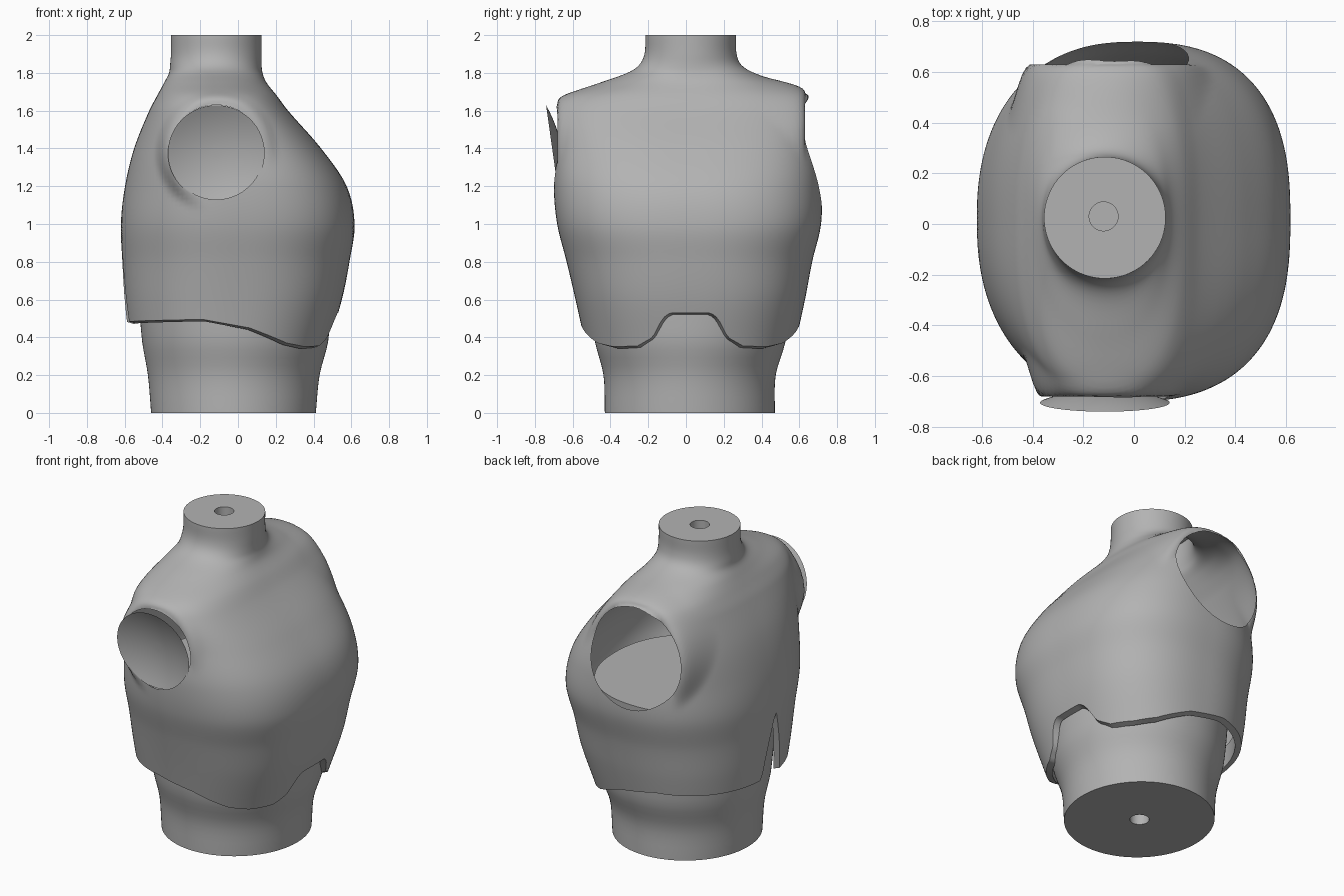
import bpy, bmesh, math
from mathutils import Matrix, Vector

if "Cube" in bpy.data.objects:
    bpy.data.objects.remove(bpy.data.objects["Cube"])

grey = bpy.data.materials.new("matte_grey")
grey.use_nodes = True
GREY = (0.45, 0.45, 0.45, 1)
grey.diffuse_color = GREY
grey.node_tree.nodes["Principled BSDF"].inputs["Base Color"].default_value = GREY

SIDES = 180
ANGLES = [2 * math.pi * i / SIDES for i in range(SIDES)]

# Cross-sections: height, x min, x max, y min, y max, squareness
VEST = [
    (0.35, -0.575, 0.475, -0.53, 0.575, 2.4),
    (0.60, -0.60, 0.55, -0.585, 0.63, 2.5),
    (0.80, -0.612, 0.59, -0.632, 0.668, 2.5),
    (1.00, -0.62, 0.617, -0.682, 0.715, 2.6),
    (1.20, -0.598, 0.575, -0.70, 0.715, 2.6),
    (1.40, -0.55, 0.44, -0.69, 0.69, 2.8),
    (1.60, -0.47, 0.265, -0.69, 0.67, 2.9),
    (1.68, -0.428, 0.205, -0.64, 0.65, 2.6),
    (1.75, -0.39, 0.15, -0.45, 0.50, 2.2),
    (1.80, -0.365, 0.13, -0.31, 0.36, 2.0),
    (1.84, -0.36, 0.125, -0.25, 0.295, 2.0),
    (1.90, -0.355, 0.125, -0.22, 0.268, 2.0),
    (2.00, -0.355, 0.125, -0.215, 0.265, 2.0),
]
WAIST = [
    (0.0, -0.46, 0.412, -0.43, 0.47, 2.0),
    (0.2, -0.477, 0.432, -0.437, 0.475, 2.0),
    (0.4, -0.51, 0.48, -0.485, 0.53, 2.1),
    (1.0, -0.55, 0.50, -0.52, 0.56, 2.2),
]
# Hem height by angle away from the chest
HEM = [(0, 0.53), (11, 0.53), (15, 0.50), (21, 0.40), (30, 0.355), (45, 0.35),
       (58, 0.37), (80, 0.45), (105, 0.495), (180, 0.48)]


def lerp_table(table, v):
    """Straight interpolation of a two-column table."""
    for (a, p), (b, q) in zip(table, table[1:]):
        if v <= b:
            return p + (q - p) * (v - a) / (b - a)
    return table[-1][1]


def section(table, z):
    """Smooth interpolation of the cross-section table at height z."""
    i = 0
    while i < len(table) - 2 and z > table[i + 1][0]:
        i += 1
    a, b = table[i], table[i + 1]
    prev, nxt = table[max(i - 1, 0)], table[min(i + 2, len(table) - 1)]
    h = b[0] - a[0]
    t = max(0, min(1, (z - a[0]) / h))
    out = []
    for k in range(1, len(a)):
        ma = (b[k] - prev[k]) / (b[0] - prev[0]) * h
        mb = (nxt[k] - a[k]) / (nxt[0] - a[0]) * h
        out.append((2*t**3 - 3*t*t + 1) * a[k] + (t**3 - 2*t*t + t) * ma
                   + (3*t*t - 2*t**3) * b[k] + (t**3 - t*t) * mb)
    return out


def outline(table, z, ang, inset=0):
    """Point on a section: squarer across the chest, rounder across the back."""
    x0, x1, y0, y1, n = section(table, z)
    c, s = math.cos(ang), math.sin(ang)
    if c < 0:
        n = 2 + (n - 2) * 0.55
    a, b = (x1 - x0) / 2 - inset, (y1 - y0) / 2 - inset
    r = (abs(c / a) ** n + abs(s / b) ** n) ** (-1 / n)
    return ((x0 + x1) / 2 + r * c, (y0 + y1) / 2 + r * s, z)


def circle(cx, cy, z, r):
    return [(cx + r * math.cos(a), cy + r * math.sin(a), z) for a in ANGLES]


def loft(rows, cap_first=False, cap_last=False):
    bm = bmesh.new()
    rings = [[bm.verts.new(p) for p in row] for row in rows]
    for lo, hi in zip(rings, rings[1:]):
        for i in range(SIDES):
            j = (i + 1) % SIDES
            bm.faces.new((lo[i], lo[j], hi[j], hi[i]))
    if cap_first:
        bm.faces.new(rings[0][::-1])
    if cap_last:
        bm.faces.new(rings[-1])
    return bm


def finish(bm, name):
    mesh = bpy.data.meshes.new(name)
    bm.to_mesh(mesh)
    bm.free()
    mesh.materials.append(grey)
    obj = bpy.data.objects.new(name, mesh)
    bpy.context.collection.objects.link(obj)
    bpy.ops.object.select_all(action="DESELECT")
    obj.select_set(True)
    bpy.context.view_layer.objects.active = obj
    bpy.ops.object.shade_smooth_by_angle(angle=math.radians(40))


def cut_armhole(bm, side, cx, cz, rx, rz, rim_y, spread, cuts=48):
    """Score an oval with short plane cuts, open it, then level the rim."""
    def dist(p):
        return math.hypot((p.x - cx) / rx, (p.z - cz) / rz)
    for k in range(cuts):
        c, s = math.cos(2 * math.pi * k / cuts), math.sin(2 * math.pi * k / cuts)
        px, pz = cx + rx * c, cz + rz * s
        faces = [f for f in bm.faces if f.calc_center_median().y * side > 0.3
                 and math.hypot(f.calc_center_median().x - px,
                                f.calc_center_median().z - pz) < 0.07]
        edges = {e for f in faces for e in f.edges}
        verts = {v for f in faces for v in f.verts}
        bmesh.ops.bisect_plane(bm, geom=faces + list(edges) + list(verts), dist=1e-5,
                               plane_co=(px, 0, pz),
                               plane_no=Vector((c / rx, 0, s / rz)).normalized())
    inside = [f for f in bm.faces if f.calc_center_median().y * side > 0.3
              and dist(f.calc_center_median()) < 1]
    bmesh.ops.delete(bm, geom=inside, context="FACES")
    # Only draw the rim outwards, fading into the surface around it
    for v in bm.verts:
        if v.co.y * side > 0.3 and dist(v.co) < 1 + spread:
            w = min(1, (1 + spread - dist(v.co)) / spread)
            v.co.y += side * max(0, rim_y - v.co.y * side) * w * w * (3 - 2 * w)


def hem_height(ang):
    deg = math.degrees(ang)
    vent = max(0, 1 - abs(deg - 185.5) / 10)
    return lerp_table(HEM, min(deg, 360 - deg)) + 0.42 * vent ** 0.8


# Vest with shoulders and neck: turned-in hem, body, then neck socket
hems = [hem_height(a) for a in ANGLES]
rows = [[outline(VEST, h + lift, a, inset) for a, h in zip(ANGLES, hems)]
        for lift, inset in ((0.12, 0.05), (-0.01, 0.035))]
LOW, HIGH, SPLIT = 44, 44, 1.5
for k in range(LOW):
    rows.append([outline(VEST, h + (SPLIT - h) * k / LOW, a) for a, h in zip(ANGLES, hems)])
for k in range(HIGH + 1):
    rows.append([outline(VEST, SPLIT + (2 - SPLIT) * k / HIGH, a) for a in ANGLES])
rows += [circle(-0.12, 0.03, z, 0.057) for z in (2.0, 1.85)]
vest = loft(rows, cap_last=True)
cut_armhole(vest, -1, -0.115, 1.38, 0.25, 0.25, rim_y=0.68, spread=0.3)
cut_armhole(vest, 1, -0.095, 1.37, 0.31, 0.315, rim_y=0.63, spread=0.3)
finish(vest, "vest_and_neck")

# Waist form under the vest, with a socket in its base and a flat top
rows = [circle(-0.025, 0.02, z, 0.057) for z in (0.15, 0.0)]
rows += [[outline(WAIST, k / 24, a) for a in ANGLES] for k in range(25)]
finish(loft(rows, cap_first=True, cap_last=True), "waist_form")

# Shallow dished cap in the front armhole, its top leaning out
dish = loft([circle(0, 0, -0.05 * (1 - (k / 10) ** 2), 0.256 * k / 10)
             for k in range(10, 0, -1)], cap_last=True)
dish.transform(Matrix.Translation((-0.115, -0.705, 1.375))
               @ Matrix.Rotation(math.radians(98), 4, "X"))
finish(dish, "arm_cap")
